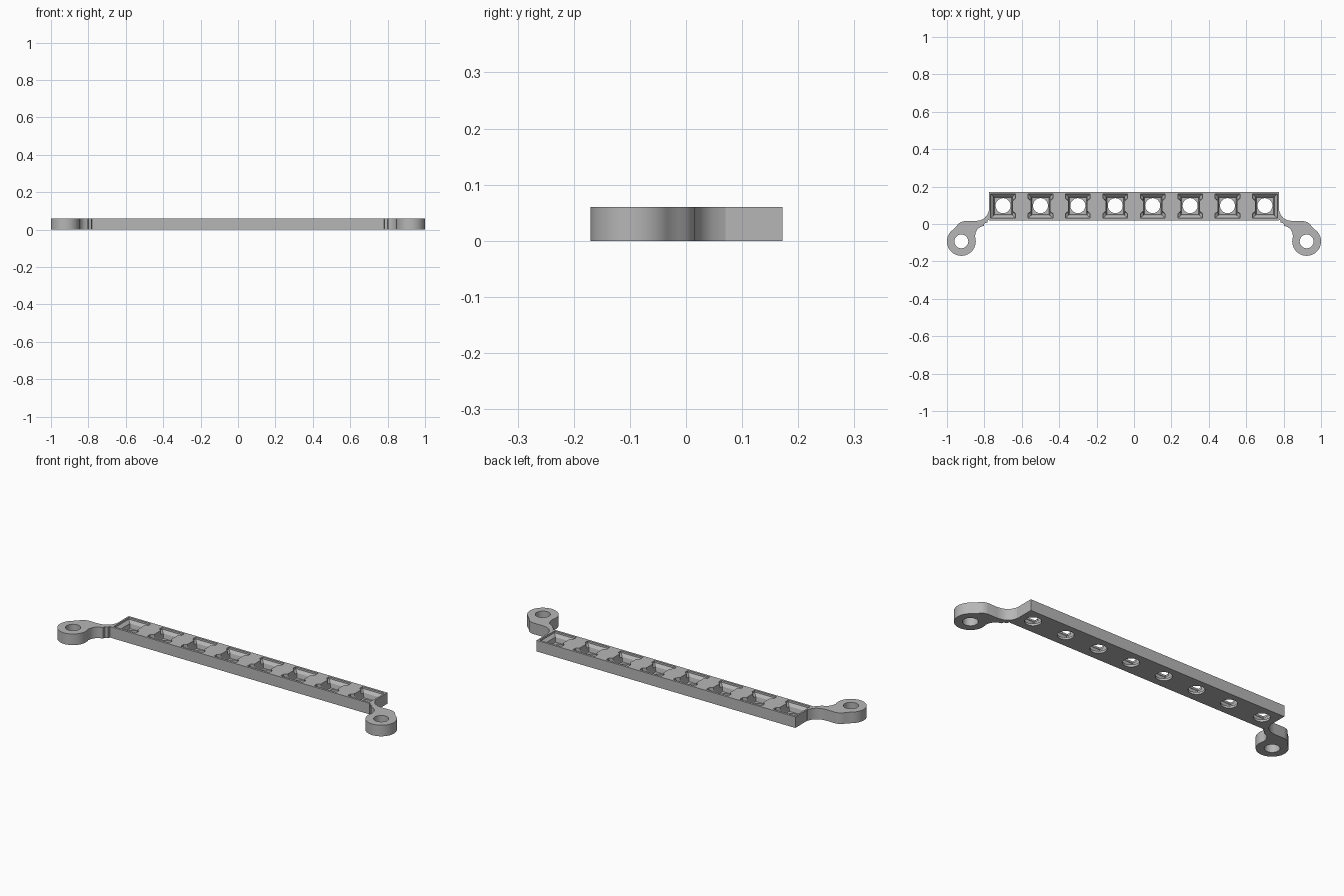
import bpy, bmesh
from math import sin, cos, radians, tau

if "Cube" in bpy.data.objects:
    bpy.data.objects.remove(bpy.data.objects["Cube"])

HEIGHT = 0.06
BAR_Y = 0.096

grey = bpy.data.materials.new("plain grey")
grey.use_nodes = True
grey.diffuse_color = (0.47, 0.47, 0.47, 1)
grey.node_tree.nodes["Principled BSDF"].inputs["Base Color"].default_value = grey.diffuse_color


def loft(name, rings):
    """Closed solid through rings of equal point count, bottom to top."""
    bm = bmesh.new()
    loops = [[bm.verts.new(p) for p in ring] for ring in rings]
    bm.faces.new(loops[0][::-1])
    bm.faces.new(loops[-1])
    for low, high in zip(loops, loops[1:]):
        for i in range(len(low)):
            j = (i + 1) % len(low)
            bm.faces.new((low[i], low[j], high[j], high[i]))
    bmesh.ops.recalc_face_normals(bm, faces=bm.faces)
    mesh = bpy.data.meshes.new(name)
    bm.to_mesh(mesh)
    bm.free()
    mesh.materials.append(grey)
    obj = bpy.data.objects.new(name, mesh)
    bpy.context.collection.objects.link(obj)
    return obj


def prism(name, outline, low=0, high=HEIGHT):
    return loft(name, [[(x, y, z) for x, y in outline] for z in (low, high)])


def circle(x, y, r, n=40):
    return [(x + r * cos(tau * i / n), y + r * sin(tau * i / n)) for i in range(n)]


def cut(target, cutter):
    cutter.hide_render = True
    mod = target.modifiers.new("cut", "BOOLEAN")
    mod.operation = "DIFFERENCE"
    mod.solver = "EXACT"
    mod.object = cutter
    bpy.ops.object.select_all(action="DESELECT")
    bpy.context.view_layer.objects.active = target
    target.select_set(True)
    bpy.ops.object.modifier_apply(modifier=mod.name)
    bpy.data.objects.remove(cutter)


def smooth(obj):
    bpy.ops.object.select_all(action="DESELECT")
    bpy.context.view_layer.objects.active = obj
    obj.select_set(True)
    bpy.ops.object.shade_smooth_by_angle(angle=radians(32))


def pocket_ring(cx, z, hx, hy, left_notch, right_notch):
    """Square outline whose two x sides may bulge inward at the middle."""
    side = [(0, -1), (0, -0.64), (1, -0.42), (1, 0.42), (0, 0.64), (0, 1)]
    right = [(cx + hx - n * right_notch, BAR_Y + hy * t, z) for n, t in side]
    left = [(cx - hx + n * left_notch, BAR_Y - hy * t, z) for n, t in side]
    return right + left


# Main bar
bar = prism("bar", [(-0.775, 0.02), (0.775, 0.02), (0.775, 0.172), (-0.775, 0.172)])

# Tapered pockets, each with a round hole through the floor
for i in range(8):
    x = -0.7 + 0.2 * i
    notch_l = 0.016 if i > 0 else 0
    notch_r = 0.016 if i < 7 else 0
    cut(bar, loft("pocket_cutter", [
        pocket_ring(x, 0.012, 0.045, 0.045, 0, 0),
        pocket_ring(x, 0.036, 0.05, 0.05, 0, 0),
        pocket_ring(x, 0.05, 0.066, 0.064, notch_l, notch_r),
        pocket_ring(x, 0.07, 0.066, 0.064, notch_l, notch_r)]))
    cut(bar, prism("hole_cutter", circle(x, BAR_Y + 0.002, 0.04), -0.02, 0.03))
smooth(bar)

# Mounting ears: a ring joined to the bar by a curved neck
EAR_X, EAR_Y, EAR_R = -0.923, -0.093, 0.077
arc = [(EAR_X + EAR_R * cos(radians(a)), EAR_Y + EAR_R * sin(radians(a)))
       for a in range(20, -236, -5)]
neck = [(-0.95, -0.013), (-0.94, 0.0), (-0.925, 0.011), (-0.905, 0.016), (-0.85, 0.015),
        (-0.82, 0.02), (-0.8, 0.031), (-0.785, 0.048), (-0.776, 0.07), (-0.772, 0.07),
        (-0.772, 0.022), (-0.781, 0.022), (-0.784, 0.008), (-0.8, 0.003), (-0.803, -0.01),
        (-0.82, -0.015), (-0.836, -0.027), (-0.846, -0.045)]
for name, s in (("right_ear", 1), ("left_ear", -1)):
    ear = prism(name, [(s * x, y) for x, y in arc + neck])
    cut(ear, prism("screw_cutter", circle(s * EAR_X, EAR_Y, 0.037), -0.02, 0.08))
    smooth(ear)
